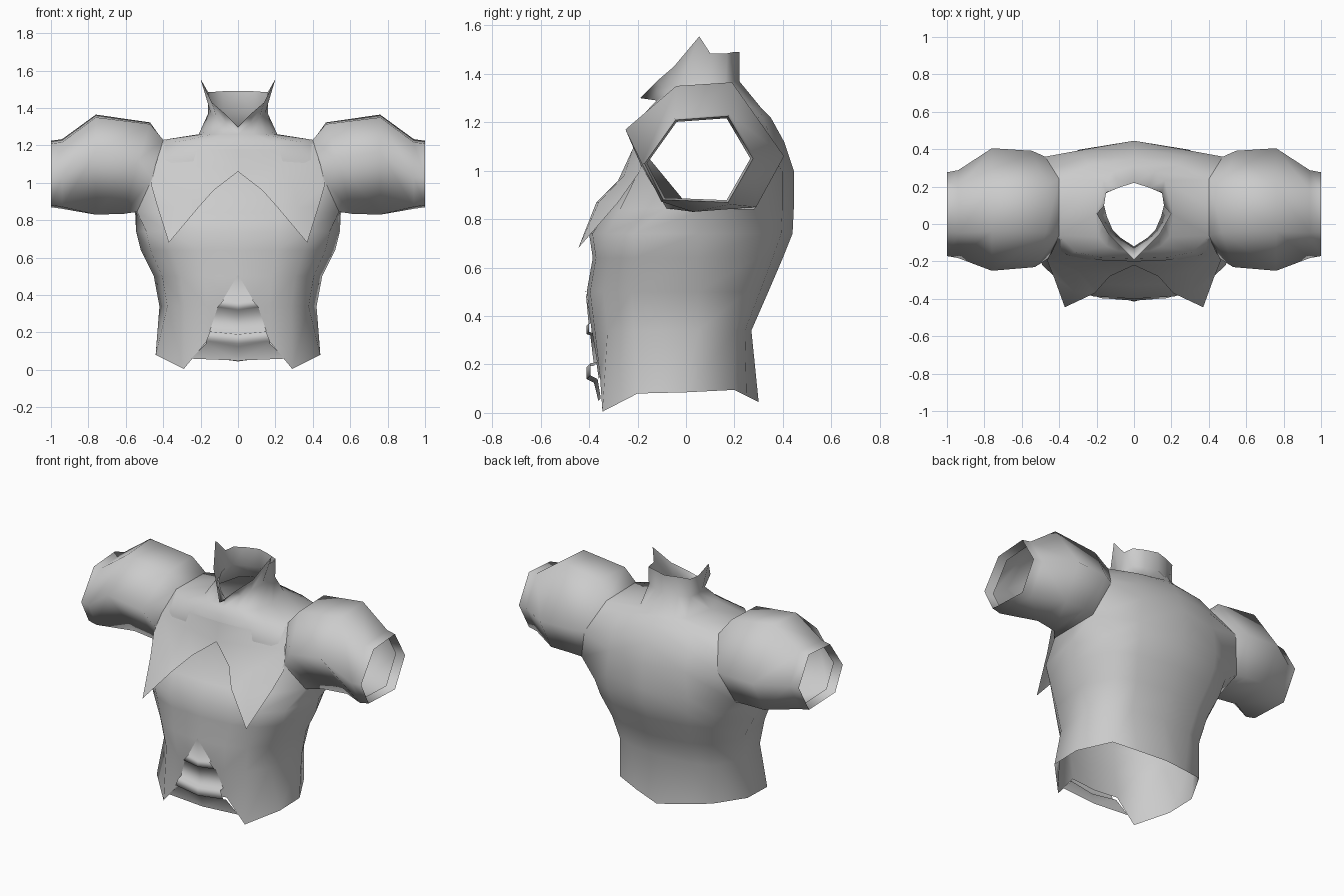
import bpy
import bmesh
from mathutils import Vector

if "Cube" in bpy.data.objects:
    bpy.data.objects.remove(bpy.data.objects["Cube"], do_unlink=True)

cloth = bpy.data.materials.new("plain_grey_cloth")
cloth.use_nodes = True
grey = (0.6, 0.6, 0.6, 1)
cloth.diffuse_color = grey
cloth.node_tree.nodes["Principled BSDF"].inputs["Base Color"].default_value = grey


def sheet(name, rows, closed=False, flip=False, skip=lambda row, column: False):
    """Skin a grid of points, mirror it across x and shade it smooth."""
    bm = bmesh.new()
    grid = [[bm.verts.new(point) for point in row] for row in rows]
    count = len(grid[0])
    for r in range(len(grid) - 1):
        for c in range(count if closed else count - 1):
            if skip(r, c):
                continue
            n = (c + 1) % count
            corners = [grid[r][c], grid[r][n], grid[r + 1][n], grid[r + 1][c]]
            bm.faces.new(corners[::-1] if flip else corners)
    # collapse rows that meet in a single tip
    bmesh.ops.remove_doubles(bm, verts=bm.verts[:], dist=0.0005)
    loose = [v for v in bm.verts if not v.link_faces]
    bmesh.ops.delete(bm, geom=loose, context='VERTS')
    mesh = bpy.data.meshes.new(name)
    bm.to_mesh(mesh)
    bm.free()
    for polygon in mesh.polygons:
        polygon.use_smooth = True
    mesh.materials.append(cloth)
    part = bpy.data.objects.new(name, mesh)
    bpy.context.collection.objects.link(part)
    mirror = part.modifiers.new("mirror", 'MIRROR')
    mirror.use_clip = True
    mirror.merge_threshold = 0.001
    return part


# Half cross-section of the body, from front centre round to back centre
ACROSS = (0, 0.4, 0.68, 0.9, 1, 0.78, 0.52, 0)
DEPTH = (-1, -0.97, -0.85, -0.6, 0, 0.7, 0.88, 1)
MIDDLE = 0.05


def body_ring(z, width, front, back):
    ring = []
    for across, depth in zip(ACROSS, DEPTH):
        reach = back - MIDDLE if depth > 0 else MIDDLE - front
        ring.append((across * width, MIDDLE + depth * reach, z))
    return ring


# Body with pointed hem, open armholes, neck and standing collar
hem = [(0, -0.36, 0.14), (0.17, -0.355, 0.15), (0.29, -0.345, 0.005),
       (0.44, -0.2, 0.08), (0.44, 0, 0.085), (0.33, 0.2, 0.095),
       (0.18, 0.25, 0.07), (0, 0.3, 0.045)]
neck = [(0, -0.12, 1.29), (0.07, -0.075, 1.32), (0.115, -0.03, 1.35),
        (0.145, 0.04, 1.37), (0.16, 0.1, 1.37), (0.15, 0.165, 1.37),
        (0.08, 0.195, 1.37), (0, 0.22, 1.37)]
collar = [(0, -0.19, 1.3), (0.07, -0.12, 1.37), (0.14, -0.05, 1.43),
          (0.2, 0.055, 1.555), (0.16, 0.1, 1.485), (0.15, 0.17, 1.485),
          (0.08, 0.195, 1.49), (0, 0.22, 1.49)]
body_rows = [hem] + [body_ring(*row) for row in (
    (0.34, 0.42, -0.39, 0.27),
    (0.5, 0.45, -0.41, 0.34),
    (0.64, 0.52, -0.385, 0.4),
    (0.74, 0.545, -0.4, 0.44),
    (0.84, 0.56, -0.33, 0.445),
    (1.0, 0.52, -0.215, 0.445),
    (1.12, 0.52, -0.205, 0.405),
    (1.22, 0.46, -0.185, 0.35),
    (1.26, 0.21, -0.15, 0.31))] + [neck, collar]

# Six-sided shoulder seam, shared by the armholes and the sleeves
shoulder = [Vector(point) for point in (
    (0.46, -0.185, 1.02), (0.4, -0.06, 1.23), (0.4, 0.24, 1.225),
    (0.475, 0.36, 1.05), (0.55, 0.28, 0.84), (0.54, -0.08, 0.845))]
chest, top_front, top_back, blade, low_back, low_front = shoulder
for row, front, back in ((5, low_front, low_back), (6, chest, blade),
                         (7, (chest + top_front) / 2, (blade + top_back) / 2),
                         (8, top_front, top_back)):
    body_rows[row][3] = front
    body_rows[row][5] = back
    body_rows[row][4] = (front + back) / 2
sheet("body", body_rows,
      skip=lambda row, column: 5 <= row < 8 and column in (3, 4))

# Lapels hanging free over the chest, each ending in a tip
tip = (0.37, -0.445, 0.68)
sheet("lapels", [
    [tip, tip, tip],
    [(0.21, -0.37, 0.87), (0.32, -0.36, 0.87), (0.43, -0.28, 0.87)],
    [(0.13, -0.28, 0.96), (0.3, -0.255, 0.98), (0.465, -0.195, 0.99)],
    [(0, -0.22, 1.06), (0.2, -0.22, 1.09), (0.44, -0.15, 1.1)],
    [(0, -0.198, 1.18), (0.2, -0.19, 1.18), (0.405, -0.075, 1.21)]])

# Puffed sleeves
puff = [(-0.25, 1.17), (-0.04, 1.35), (0.19, 1.365),
        (0.405, 1.06), (0.29, 0.85), (0.03, 0.83)]
wrist = [(-0.165, 1.03), (-0.04, 1.205), (0.17, 1.22),
         (0.27, 1.05), (0.17, 0.875), (-0.09, 0.885)]


def blend(x_shift, amount):
    """Ring between the shoulder seam and the widest puff."""
    return [(x + x_shift, y + (py - y) * amount, z + (pz - z) * amount)
            for (x, y, z), (py, pz) in zip(shoulder, puff)]


def cuff_ring(x, scale):
    return [(x, 0.05 + (y - 0.05) * scale, 1.05 + (z - 1.05) * scale)
            for y, z in wrist]


puff_ring = [(0.76, y, z) for y, z in puff]
sheet("sleeves", [shoulder, blend(0.07, 0.7), puff_ring,
                  cuff_ring(0.94, 1.08), cuff_ring(1, 1.03)],
      closed=True, flip=True)

# Turned-in cuff lining
sheet("cuff_linings", [cuff_ring(1, 1.03), cuff_ring(0.94, 0.98)],
      closed=True, flip=True)

# Stepped abdominal plates: hem flap, then bands and panels up to a point
sheet("abdominal_plates", [
    [(0, y - bulge, z - bulge), (width, y, z)]
    for width, y, z, bulge in (
        (0.25, -0.352, 0.06, 0.01),
        (0.17, -0.365, 0.14, 0.015),
        (0.17, -0.395, 0.155, 0.015),
        (0.15, -0.395, 0.205, 0.015),
        (0.15, -0.365, 0.21, 0.015),
        (0.11, -0.385, 0.33, 0.01),
        (0.11, -0.4, 0.335, 0.01),
        (0.08, -0.4, 0.37, 0.01),
        (0.08, -0.392, 0.375, 0.01),
        (0, -0.415, 0.51, 0))])
